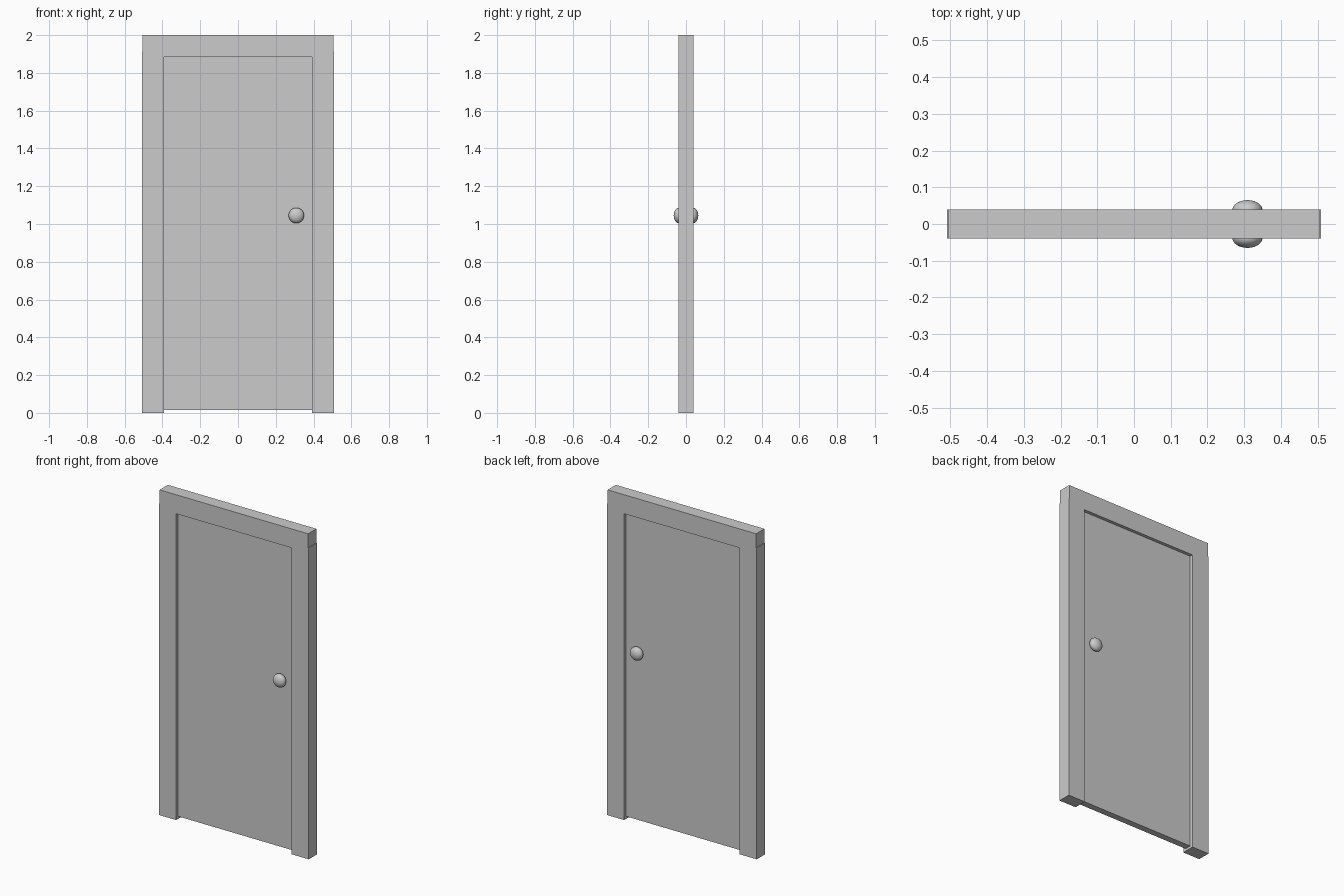
import bpy, bmesh, math
from mathutils import Matrix

if "Cube" in bpy.data.objects:
    bpy.data.objects.remove(bpy.data.objects["Cube"])


def add_object(name, bm):
    mesh = bpy.data.meshes.new(name)
    bmesh.ops.recalc_face_normals(bm, faces=bm.faces)
    bm.to_mesh(mesh)
    bm.free()
    obj = bpy.data.objects.new(name, mesh)
    bpy.context.collection.objects.link(obj)
    return obj


def slab(name, outline, half_depth):
    """Extrude an (x, z) outline symmetrically along y."""
    bm = bmesh.new()
    face = bm.faces.new([bm.verts.new((x, -half_depth, z)) for x, z in outline])
    new = bmesh.ops.extrude_face_region(bm, geom=[face])["geom"]
    verts = [v for v in new if isinstance(v, bmesh.types.BMVert)]
    bmesh.ops.translate(bm, verts=verts, vec=(0, 2 * half_depth, 0))
    return add_object(name, bm)


# Door frame: two jambs and a slightly narrower head, mirrored half outline
half = [(0.393, 1.883), (0.393, 0), (0.509, 0), (0.509, 1.914),
        (0.505, 1.914), (0.505, 2.0)]
slab("door_frame", half + [(-x, z) for x, z in reversed(half)], 0.04)

# Door panel, recessed on both sides and clear of the floor
slab("door_panel", [(-0.393, 0.015), (0.393, 0.015),
                    (0.393, 1.883), (-0.393, 1.883)], 0.02)

# Flattened round knobs, one on each side
for name, side in (("front_knob", -1), ("back_knob", 1)):
    bm = bmesh.new()
    bmesh.ops.create_uvsphere(bm, u_segments=32, v_segments=16, radius=0.041)
    bmesh.ops.rotate(bm, verts=bm.verts, matrix=Matrix.Rotation(math.pi / 2, 3, 'X'))
    bmesh.ops.scale(bm, verts=bm.verts, vec=(1, 0.66, 1))
    for f in bm.faces:
        f.smooth = True
    knob = add_object(name, bm)
    knob.location = (0.309, side * 0.038, 1.045)
